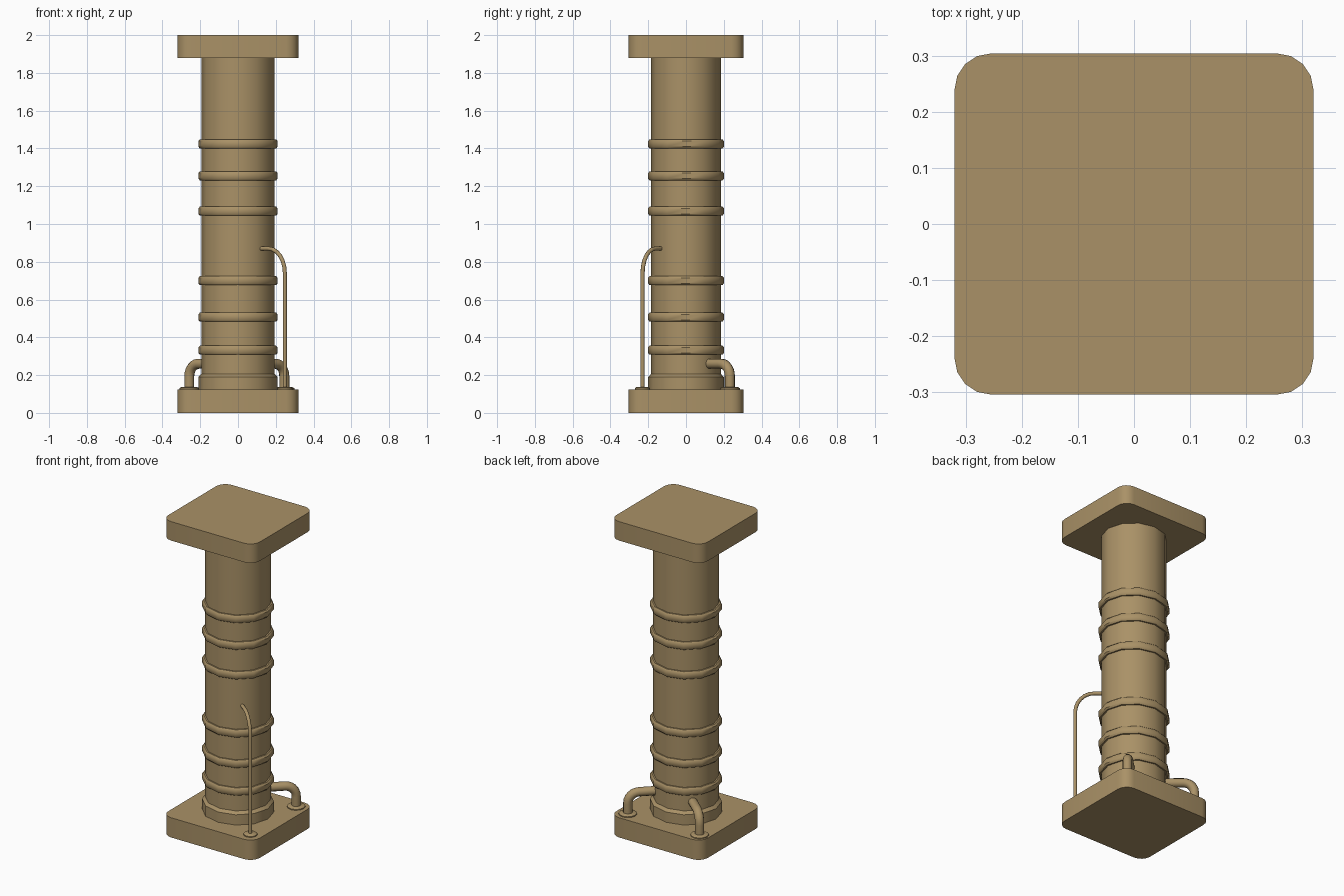
import bpy, bmesh, math
from mathutils import Vector

if "Cube" in bpy.data.objects:
    bpy.data.objects.remove(bpy.data.objects["Cube"])

SQUASH = 0.955   # whole column is slightly narrower in y
SIDES = 12

mat = bpy.data.materials.new("tan_stone")
mat.diffuse_color = (0.40, 0.285, 0.135, 1)
mat.use_nodes = True
mat.node_tree.nodes["Principled BSDF"].inputs["Base Color"].default_value = mat.diffuse_color


def finish(ob, angle=40):
    ob.data.materials.append(mat)
    bpy.ops.object.select_all(action='DESELECT')
    ob.select_set(True)
    bpy.context.view_layer.objects.active = ob
    bpy.ops.object.shade_smooth_by_angle(angle=math.radians(angle))


def new_object(name, bm):
    bmesh.ops.recalc_face_normals(bm, faces=bm.faces)
    me = bpy.data.meshes.new(name)
    bm.to_mesh(me)
    bm.free()
    ob = bpy.data.objects.new(name, me)
    bpy.context.collection.objects.link(ob)
    finish(ob)
    return ob


def loft(name, rings):
    """Skin closed rings of equal length and cap both ends."""
    bm = bmesh.new()
    loops = [[bm.verts.new(p) for p in r] for r in rings]
    n = len(loops[0])
    for a, b in zip(loops, loops[1:]):
        for i in range(n):
            j = (i + 1) % n
            bm.faces.new((a[i], a[j], b[j], b[i]))
    bm.faces.new(loops[0][::-1])
    bm.faces.new(loops[-1])
    return new_object(name, bm)


def turned(name, profile, sides=SIDES, cx=0, cy=0, squash=SQUASH):
    """Turned solid from (radius, z) pairs."""
    ang = [2 * math.pi * i / sides for i in range(sides)]
    return loft(name, [[(cx + r * math.cos(a), cy + r * squash * math.sin(a), z)
                        for a in ang] for r, z in profile])


def slab(name, z0, z1, hx=0.32, hy=0.304, r=0.065, seg=4):
    """Plate with rounded vertical corners."""
    pts = []
    for k, (sx, sy) in enumerate([(1, 1), (-1, 1), (-1, -1), (1, -1)]):
        for i in range(seg + 1):
            a = math.pi / 2 * (k + i / seg)
            pts.append((sx * (hx - r) + r * math.cos(a), sy * (hy - r) + r * math.sin(a)))
    return loft(name, [[(x, y, z) for x, y in pts] for z in (z0, z1)])


def pipe(name, foot, end, bend, radius, flange):
    """Upright pipe that bends over into the column, with a flange at its foot."""
    foot, end = Vector(foot), Vector(end)
    corner = Vector((foot.x, foot.y, end.z))
    inward = (end - corner).normalized()
    up = Vector((0, 0, 1))
    side = up.cross(inward)
    path = [(foot, up)]
    centre = corner + inward * bend[0] - up * bend[1]
    for i in range(7):
        t = math.pi / 2 * i / 6
        p = centre - inward * bend[0] * math.cos(t) + up * bend[1] * math.sin(t)
        d = inward * bend[0] * math.sin(t) + up * bend[1] * math.cos(t)
        path.append((p, d.normalized()))
    path.append((end, inward))
    rings = []
    for p, d in path:
        n = side.cross(d)
        rings.append([p + radius * (side * math.cos(a) + n * math.sin(a))
                      for a in (2 * math.pi * i / 10 for i in range(10))])
    loft(name, rings)
    turned(name + "_flange", [(flange, 0.12), (flange, 0.131), (flange * 0.8, 0.137)],
           12, foot.x, foot.y, 1)


# End plates
slab("base_plate", 0, 0.125)
slab("top_plate", 1.88, 2.0)

# Shaft and foot collar
turned("shaft", [(0.193, 0.11), (0.193, 1.89)])
turned("foot_collar", [(0.21, 0.12), (0.21, 0.19), (0.193, 0.207)])

# Bands around the shaft, with chamfered edges
for i, z in enumerate([0.332, 0.507, 0.70, 1.068, 1.255, 1.424]):
    h = 0.024
    turned(f"band_{i + 1}", [(0.185, z - h), (0.202, z - h), (0.21, z - h + 0.009),
                             (0.21, z + h - 0.009), (0.202, z + h), (0.185, z + h)])

# Pipes
pipe("thin_pipe", (0.248, -0.23, 0.12), (0.12, -0.13, 0.87), (0.11, 0.13), 0.011, 0.04)
pipe("back_left_pipe", (-0.258, 0.232, 0.12), (-0.13, 0.12, 0.26), (0.065, 0.065), 0.027, 0.053)
pipe("back_right_pipe", (0.245, 0.232, 0.12), (0.13, 0.12, 0.26), (0.065, 0.065), 0.027, 0.053)
